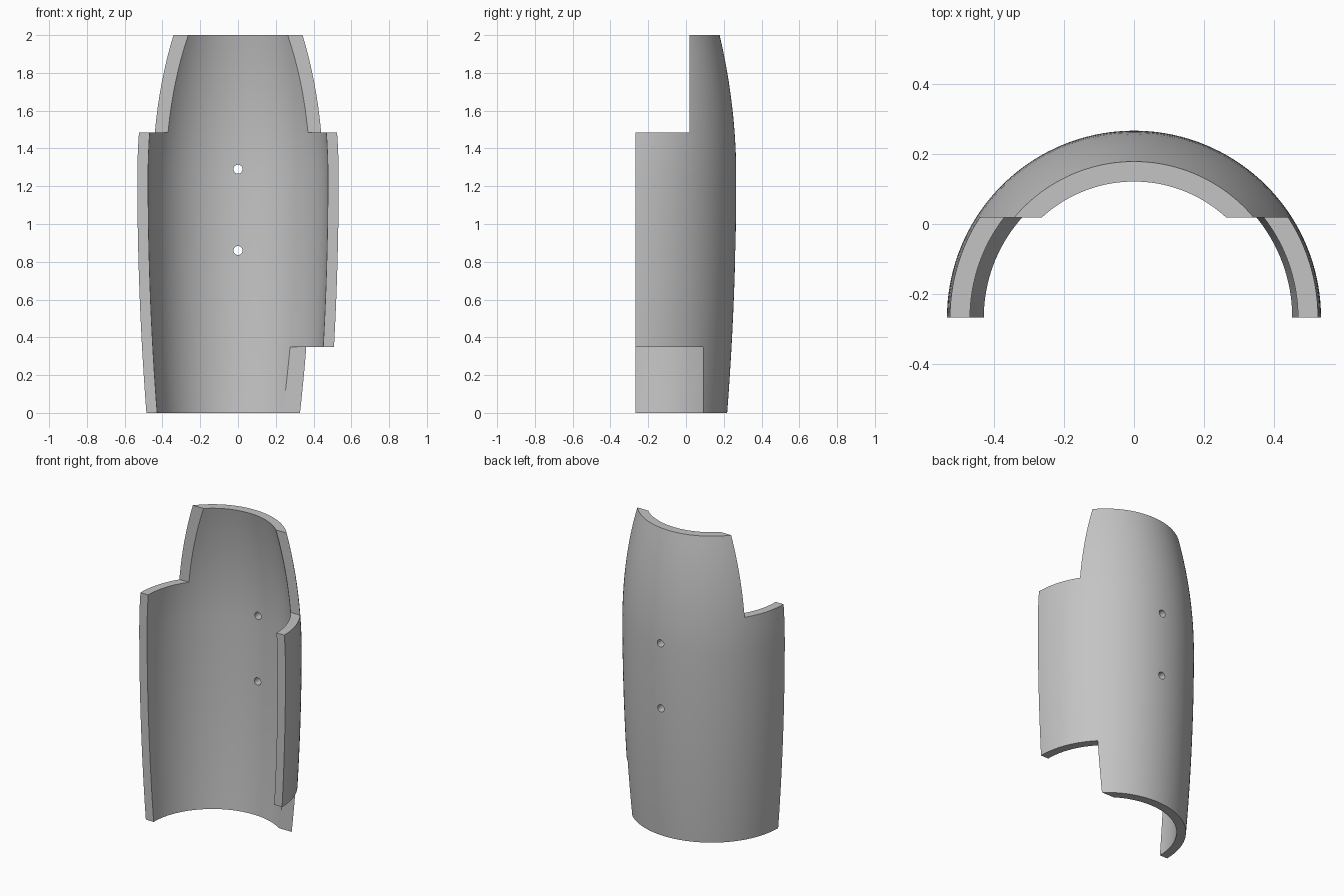
import bpy, bmesh, math
from mathutils import Matrix

cube = bpy.data.objects.get("Cube")
if cube:
    bpy.data.objects.remove(cube, do_unlink=True)

AXIS_Y = -0.267      # centre line of the half round shell
THICK = 0.057
RINGS, STEPS = 32, 72

grey = bpy.data.materials.new("plain grey")
grey.use_nodes = True
colour = (0.55, 0.55, 0.55, 1)
grey.diffuse_color = colour
grey.node_tree.nodes["Principled BSDF"].inputs["Base Color"].default_value = colour


def radius(z):
    """Barrel profile: widest at 1.25, tapering to both ends."""
    if z > 1.25:
        return 0.533 - 0.088 * ((z - 1.25) / 0.75) ** 2
    return 0.533 - 0.048 * ((1.25 - z) / 1.25) ** 2


def make_object(name, bm):
    bmesh.ops.recalc_face_normals(bm, faces=bm.faces)
    mesh = bpy.data.meshes.new(name)
    bm.to_mesh(mesh)
    bm.free()
    obj = bpy.data.objects.new(name, mesh)
    bpy.context.collection.objects.link(obj)
    mesh.materials.append(grey)
    return obj


def box_cutter(name, low, high):
    bm = bmesh.new()
    bmesh.ops.create_cube(bm, size=1)
    for v in bm.verts:
        v.co = [low[i] if v.co[i] < 0 else high[i] for i in range(3)]
    return make_object(name, bm)


def hole_cutter(name, z):
    bm = bmesh.new()
    place = Matrix.Translation((0, 0.23, z)) @ Matrix.Rotation(math.pi / 2, 4, "X")
    bmesh.ops.create_cone(bm, cap_ends=True, segments=24, radius1=0.024,
                          radius2=0.024, depth=0.3, matrix=place)
    return make_object(name, bm)


# Half round shell: outer profile up, inner profile down, swept half a turn
heights = [2 * i / RINGS for i in range(RINGS + 1)]
profile = [(radius(z), z) for z in heights]
profile += [(radius(z) - THICK, z) for z in reversed(heights)]
count = len(profile)

bm = bmesh.new()
grid = []
for s in range(STEPS + 1):
    a = math.pi * s / STEPS
    grid.append([bm.verts.new((r * math.cos(a), AXIS_Y + r * math.sin(a), z))
                 for r, z in profile])
for near, far in zip(grid, grid[1:]):
    for j in range(count):
        k = (j + 1) % count
        bm.faces.new((near[j], near[k], far[k], far[j]))
# Flat edges along the open front
for end in (grid[0], grid[-1]):
    for j in range(RINGS):
        bm.faces.new((end[j], end[j + 1], end[count - 2 - j], end[count - 1 - j]))
shell = make_object("guard_shell", bm)

# Top side notches, lower left notch and the two rear holes
cutters = [
    box_cutter("top_notch_cutter", (-1, -1, 1.485), (1, 0.018, 2.5)),
    box_cutter("lower_notch_cutter", (0.02, -1, -0.5), (1, 0.09, 0.348)),
    hole_cutter("upper_hole_cutter", 1.29),
    hole_cutter("lower_hole_cutter", 0.86),
]
bpy.context.view_layer.objects.active = shell
for cutter in cutters:
    cutter.hide_render = True
    mod = shell.modifiers.new("cut", "BOOLEAN")
    mod.operation = "DIFFERENCE"
    mod.solver = "EXACT"
    mod.object = cutter
    bpy.ops.object.modifier_apply(modifier=mod.name)
    bpy.data.objects.remove(cutter, do_unlink=True)

bpy.ops.object.select_all(action="DESELECT")
shell.select_set(True)
bpy.ops.object.shade_smooth_by_angle(angle=math.radians(30))
